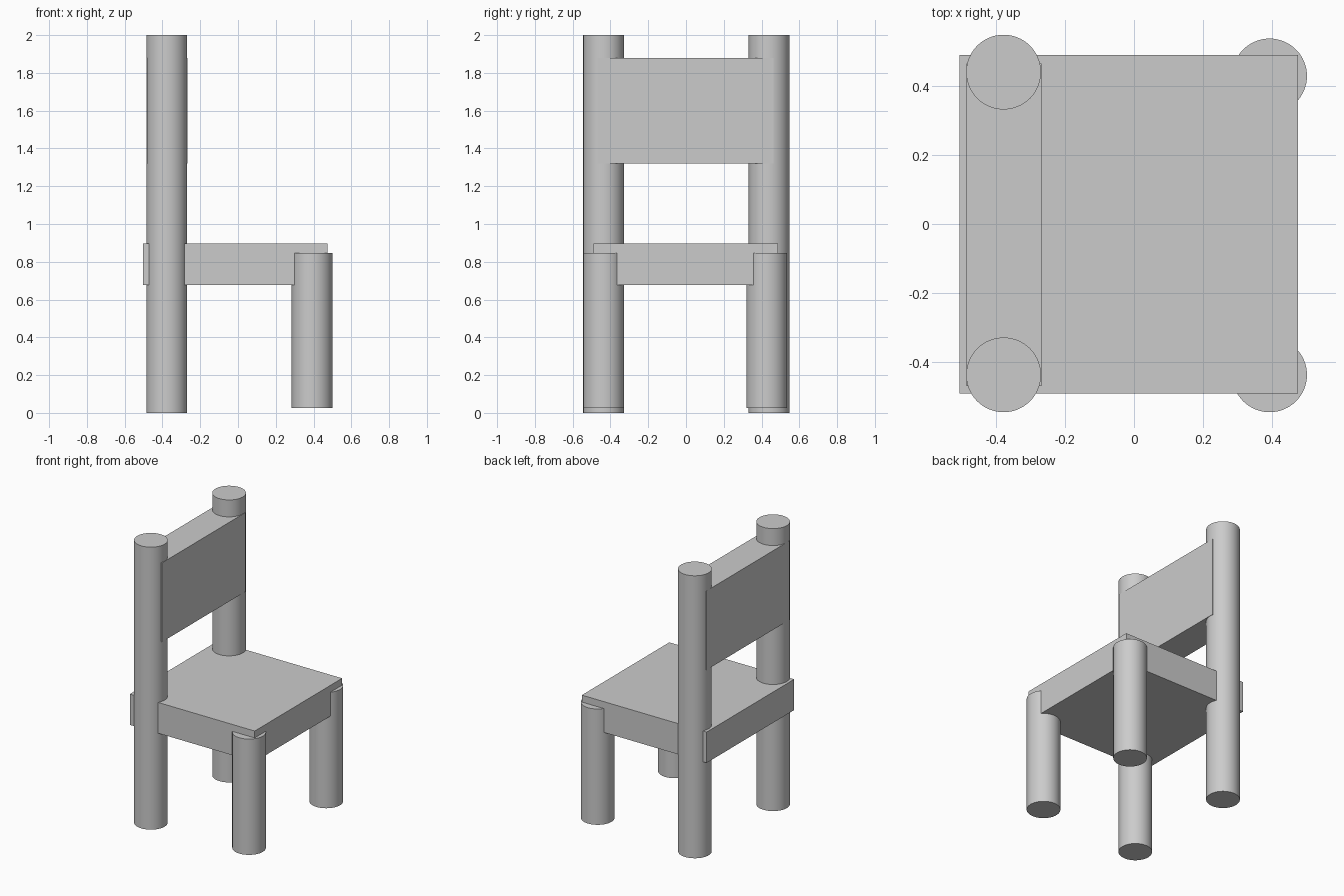
import bpy

if "Cube" in bpy.data.objects:
    bpy.data.objects.remove(bpy.data.objects["Cube"])

LEG_R = 0.108


def box(name, x, y, z):
    """Box from (min, max) ranges on each axis."""
    bpy.ops.mesh.primitive_cube_add(size=1, location=[sum(r) / 2 for r in (x, y, z)])
    ob = bpy.context.object
    ob.name = name
    ob.scale = [r[1] - r[0] for r in (x, y, z)]
    bpy.ops.object.transform_apply(location=False, rotation=False, scale=True)
    return ob


def post(name, x, y, z0, z1):
    """Round upright with smooth sides and sharp rims."""
    bpy.ops.mesh.primitive_cylinder_add(vertices=64, radius=LEG_R, depth=z1 - z0,
                                        location=(x, y, (z0 + z1) / 2))
    ob = bpy.context.object
    ob.name = name
    bpy.ops.object.shade_smooth_by_angle()
    return ob


# Tall rear posts that carry the backrest
for side, y in (("right", -0.436), ("left", 0.439)):
    post(f"rear_post_{side}", -0.377, y, 0.0, 2.0)

# Short front legs, ending just below the seat top
for side, y in (("right", -0.436), ("left", 0.428)):
    post(f"front_leg_{side}", 0.392, y, 0.027, 0.847)

# Thick seat slab
box("seat", (-0.504, 0.474), (-0.49, 0.488), (0.678, 0.896))

# Backrest panel set between the rear posts
box("backrest", (-0.484, -0.267), (-0.468, 0.464), (1.32, 1.88))
